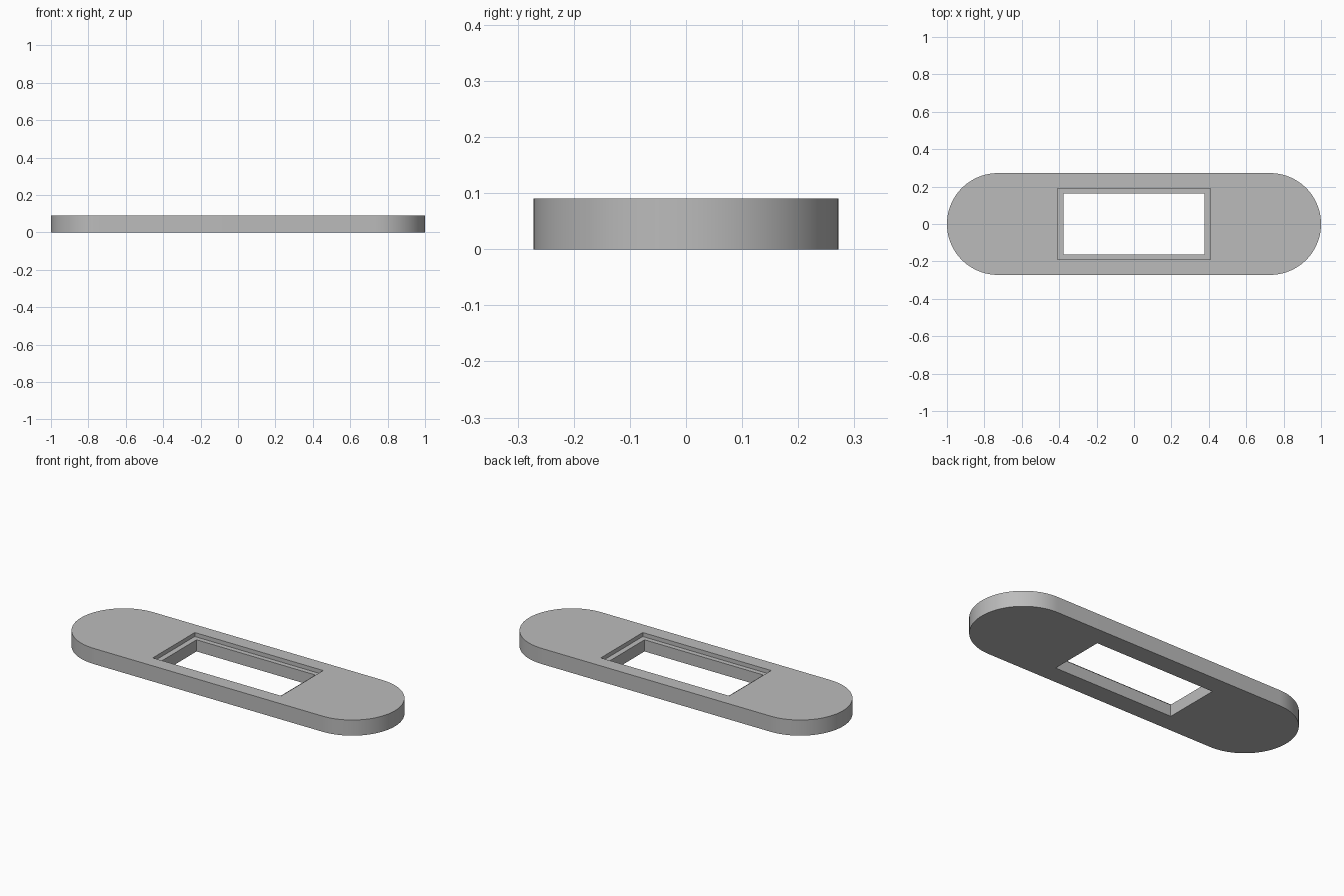
import bpy
import bmesh
from math import cos, sin, pi

HEIGHT = 0.09
RADIUS = 0.272
ARC_STEPS = 48
LEDGE_Z = 0.067

if "Cube" in bpy.data.objects:
    bpy.data.objects.remove(bpy.data.objects["Cube"], do_unlink=True)

grey = bpy.data.materials.new("plain_grey")
grey.use_nodes = True
colour = (0.5, 0.5, 0.5, 1)
grey.diffuse_color = colour
grey.node_tree.nodes["Principled BSDF"].inputs["Base Color"].default_value = colour


def prism(name, outline, bottom, top):
    """Extrude a flat outline from bottom to top."""
    bm = bmesh.new()
    face = bm.faces.new([bm.verts.new((x, y, bottom)) for x, y in outline])
    grown = bmesh.ops.extrude_face_region(bm, geom=[face], use_keep_orig=True)
    raised = [v for v in grown["geom"] if isinstance(v, bmesh.types.BMVert)]
    bmesh.ops.translate(bm, verts=raised, vec=(0, 0, top - bottom))
    bmesh.ops.recalc_face_normals(bm, faces=bm.faces)
    mesh = bpy.data.meshes.new(name)
    bm.to_mesh(mesh)
    bm.free()
    mesh.materials.append(grey)
    obj = bpy.data.objects.new(name, mesh)
    bpy.context.collection.objects.link(obj)
    return obj


def rectangle(hx, hy):
    return [(-hx, -hy), (hx, -hy), (hx, hy), (-hx, hy)]


def cut(target, cutter):
    """Subtract the cutter from the target, then discard it."""
    cutter.hide_render = True
    mod = target.modifiers.new("cut", "BOOLEAN")
    mod.operation = "DIFFERENCE"
    mod.solver = "EXACT"
    mod.object = cutter
    bpy.ops.object.modifier_apply(modifier=mod.name)
    bpy.data.objects.remove(cutter, do_unlink=True)


# Round-ended plate
outline = []
for side in (1, -1):
    for i in range(ARC_STEPS + 1):
        a = -pi / 2 + pi * i / ARC_STEPS
        outline.append((side * (1 - RADIUS + RADIUS * cos(a)), side * RADIUS * sin(a)))
plate = prism("plate", outline, 0, HEIGHT)

bpy.ops.object.select_all(action="DESELECT")
plate.select_set(True)
bpy.context.view_layer.objects.active = plate

# Shallow recess around the window, then the window itself
cut(plate, prism("recess_cutter", rectangle(0.409, 0.191), LEDGE_Z, HEIGHT + 0.1))
cut(plate, prism("window_cutter", rectangle(0.378, 0.163), -0.1, HEIGHT + 0.1))

bpy.ops.object.shade_smooth_by_angle(angle=pi / 6)
